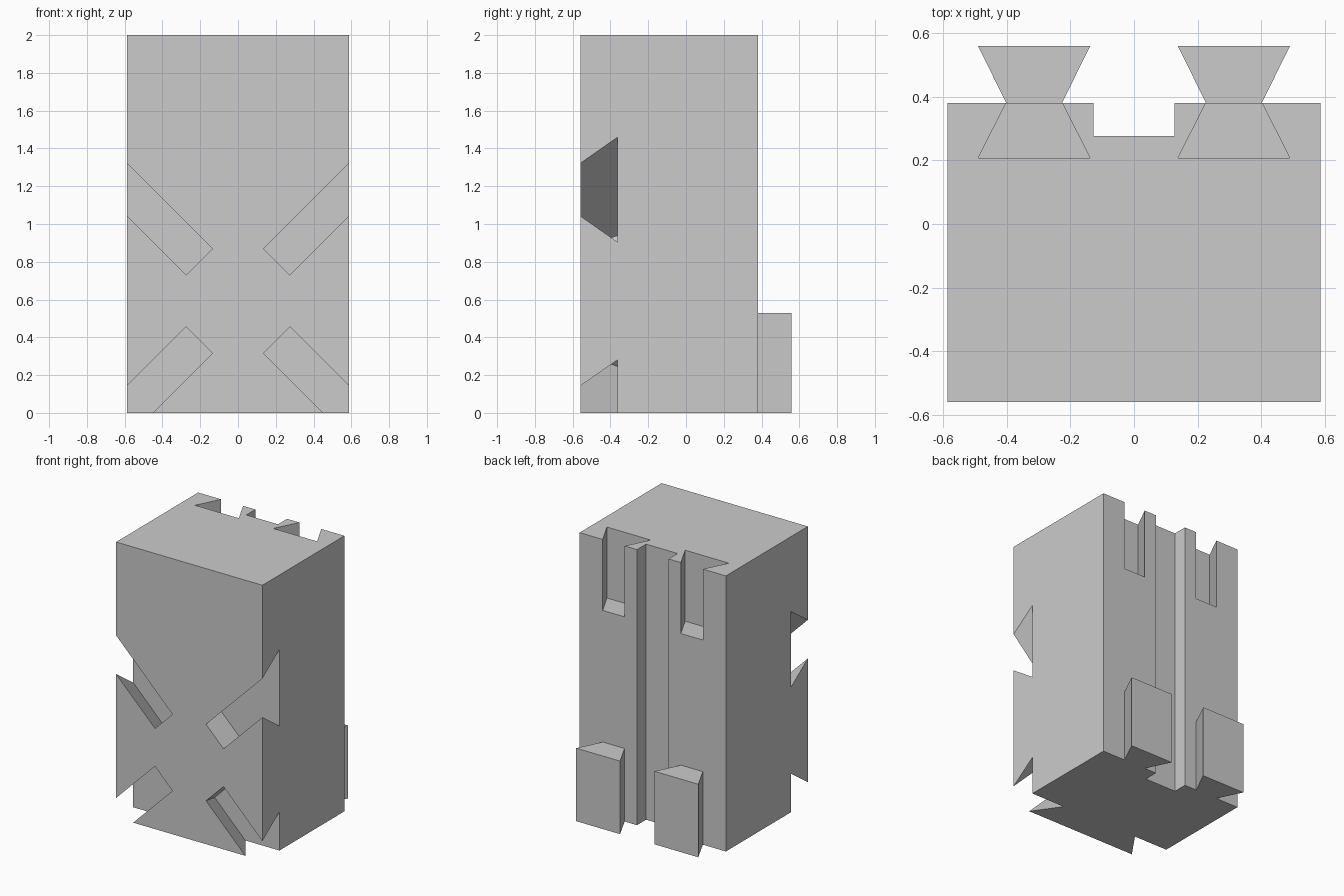
import bpy, bmesh
from mathutils import Vector

if "Cube" in bpy.data.objects:
    bpy.data.objects.remove(bpy.data.objects["Cube"], do_unlink=True)

grey = bpy.data.materials.new("plain grey")
grey.use_nodes = True
colour = (0.6, 0.6, 0.6, 1)
grey.diffuse_color = colour
grey.node_tree.nodes["Principled BSDF"].inputs["Base Color"].default_value = colour

HALF_W, FRONT, BACK, HEIGHT = 0.587, -0.559, 0.381, 2.0


def prism(name, ring, sweep):
    """Sweep a closed ring of points along a vector into a solid."""
    bm = bmesh.new()
    face = bm.faces.new([bm.verts.new(p) for p in ring])
    out = bmesh.ops.extrude_face_region(bm, geom=[face])
    moved = [v for v in out["geom"] if isinstance(v, bmesh.types.BMVert)]
    bmesh.ops.translate(bm, verts=moved, vec=sweep)
    bmesh.ops.recalc_face_normals(bm, faces=bm.faces)
    mesh = bpy.data.meshes.new(name)
    bm.to_mesh(mesh)
    bm.free()
    mesh.materials.append(grey)
    obj = bpy.data.objects.new(name, mesh)
    bpy.context.collection.objects.link(obj)
    return obj


def carve(target, cutter):
    """Subtract the cutter from the target, then discard it."""
    mod = target.modifiers.new("cut", "BOOLEAN")
    mod.operation, mod.solver, mod.object = "DIFFERENCE", "EXACT", cutter
    bpy.context.view_layer.objects.active = target
    bpy.ops.object.modifier_apply(modifier=mod.name)
    bpy.data.objects.remove(cutter, do_unlink=True)


def dovetail(neck, wide, depth, lead=0.0):
    """Half-widths at the mouth and the far end; lead adds a straight mouth."""
    right = [(neck, 0), (wide, depth)]
    if lead:
        right.insert(0, (neck, -lead))
    return right + [(-u, v) for u, v in reversed(right)]


# Block with a square channel running down the back
plan = [(HALF_W, FRONT), (HALF_W, BACK), (0.127, BACK), (0.127, 0.277)]
plan += [(-x, y) for x, y in reversed(plan)]
block = prism("block", [(x, y, 0) for x, y in plan], (0, 0, HEIGHT))

for side, label in ((1, "left"), (-1, "right")):
    centre = side * 0.314

    # Dovetail tongue low on the back
    prism(label + "_tongue",
          [(centre + u, BACK + v, 0) for u, v in dovetail(0.088, 0.176, 0.178)],
          (0, 0, 0.53))

    # Matching socket open at the top of the back
    carve(block, prism("socket_cutter",
          [(centre + u, BACK - v, HEIGHT - 0.515)
           for u, v in dovetail(0.088, 0.176, 0.174, 0.1)],
          (0, 0, 0.7)))

    # Diagonal undercut slots in the front, running out to the corners
    for up in (1, -1):
        along = Vector((side, 0, up)).normalized()
        across = Vector((-up, 0, side)).normalized()
        start = Vector((side * 0.205, FRONT, 0.5925 + up * 0.2075))
        ring = [start + across * u + Vector((0, v, 0))
                for u, v in dovetail(0.099, 0.196, 0.196, 0.1)]
        carve(block, prism("slot_cutter", ring, along))
